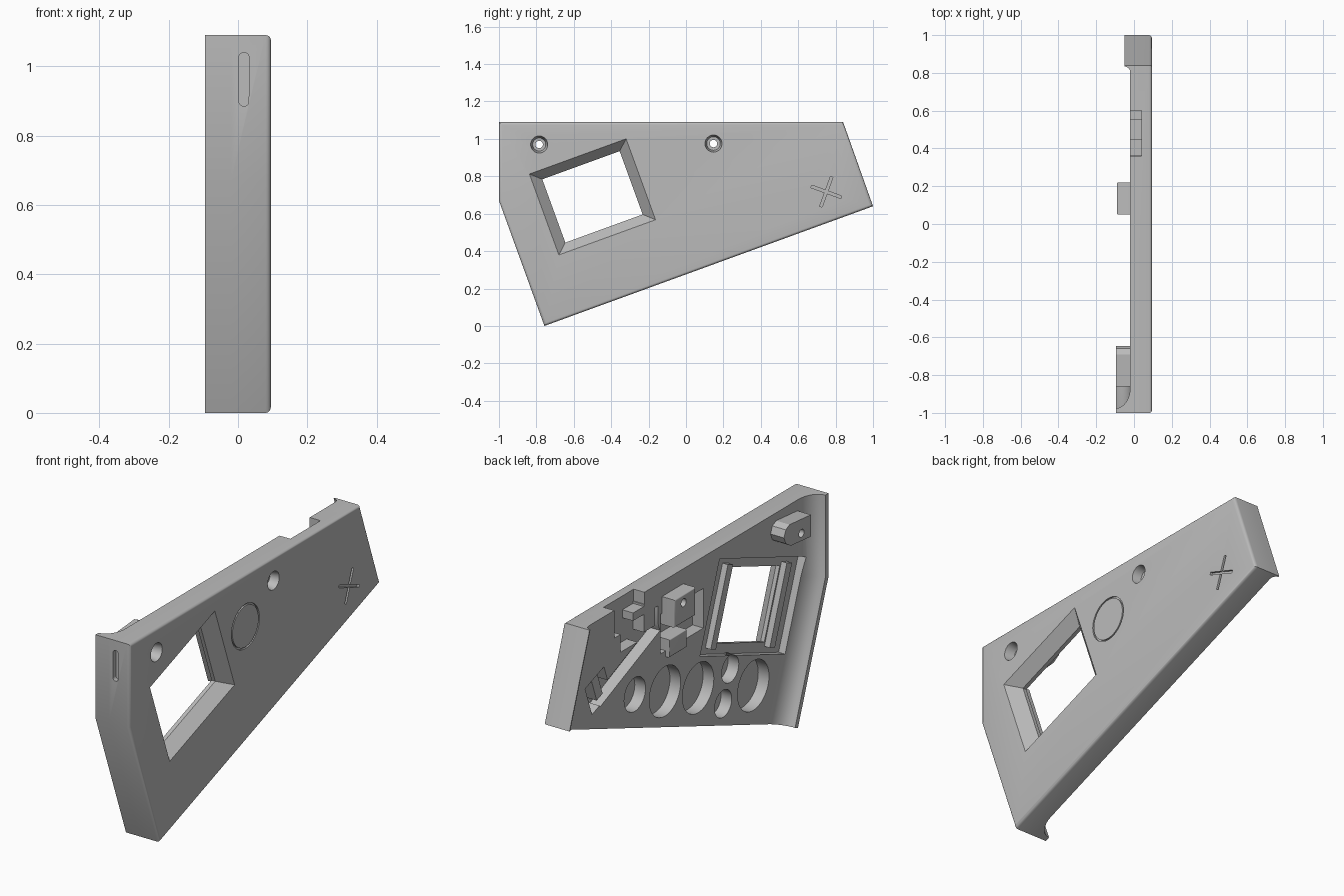
import bpy, bmesh
from math import sin, cos, pi, radians

if "Cube" in bpy.data.objects:
    bpy.data.objects.remove(bpy.data.objects["Cube"])

TILT = radians(20)
OUT, INNER, LIP, FLOOR = 0.095, -0.02, -0.095, 0.04   # x levels

grey = bpy.data.materials.new("plain_grey")
grey.use_nodes = True
grey.diffuse_color = (0.5, 0.5, 0.5, 1)
grey.node_tree.nodes["Principled BSDF"].inputs["Base Color"].default_value = (0.5, 0.5, 0.5, 1)


def make(name, bm):
    bmesh.ops.recalc_face_normals(bm, faces=bm.faces)
    mesh = bpy.data.meshes.new(name)
    bm.to_mesh(mesh)
    bm.free()
    mesh.materials.append(grey)
    obj = bpy.data.objects.new(name, mesh)
    bpy.context.collection.objects.link(obj)
    return obj


def prism(name, pts, x0, x1, end_pts=None, bevel=0):
    """Extrude a (y, z) outline along x, optionally to another outline."""
    bm = bmesh.new()
    a = [bm.verts.new((x0, y, z)) for y, z in pts]
    b = [bm.verts.new((x1, y, z)) for y, z in (end_pts or pts)]
    bm.faces.new(a)
    cap = bm.faces.new(b)
    for i in range(len(a)):
        j = (i + 1) % len(a)
        bm.faces.new((a[i], a[j], b[j], b[i]))
    if bevel:
        bmesh.ops.recalc_face_normals(bm, faces=bm.faces)
        bmesh.ops.bevel(bm, geom=list(cap.edges), offset=bevel, segments=4,
                        profile=0.5, affect='EDGES')
    return make(name, bm)


def rect(cy, cz, hu, hw, ang=0.0):
    c, s = cos(ang), sin(ang)
    return [(cy + u * c - w * s, cz + u * s + w * c)
            for u, w in ((-hu, -hw), (hu, -hw), (hu, hw), (-hu, hw))]


def circle(cy, cz, r, n=48):
    return [(cy + r * cos(2 * pi * i / n), cz + r * sin(2 * pi * i / n)) for i in range(n)]


def cut(target, cutter, mode='DIFFERENCE'):
    mod = target.modifiers.new("cut", 'BOOLEAN')
    mod.operation, mod.solver, mod.object = mode, 'EXACT', cutter
    bpy.context.view_layer.update()
    new = bpy.data.meshes.new_from_object(
        target.evaluated_get(bpy.context.evaluated_depsgraph_get()))
    target.modifiers.clear()
    target.data = new


def drop(cutter):
    bpy.data.objects.remove(cutter)


def carve(targets, *args, **kw):
    c = prism("cutter", *args, **kw)
    for t in targets:
        cut(t, c)
    drop(c)


# Main panel
outline = [(-1, 1.09), (-1, 0.67), (-0.757, 0), (1, 0.64), (0.84, 1.09)]
panel = prism("side_panel", outline, INNER, OUT, bevel=0.015)


# Raised lips with a concave fillet, lofted along the front and rear edges
def lip(name, height, flat, radius, place):
    section = [(0, INNER), (0, height)]
    section += [(flat + radius * (1 - cos(t * pi / 16)),
                 height + (INNER - height) * sin(t * pi / 16)) for t in range(9)]
    bm = bmesh.new()
    rows = [[bm.verts.new((x, *p)) for p in place(d)] for d, x in section]
    for i in range(len(rows)):
        a, b = rows[i], rows[(i + 1) % len(rows)]
        for k in range(len(a) - 1):
            bm.faces.new((a[k], a[k + 1], b[k + 1], b[k]))
    for k in (0, -1):
        bm.faces.new([r[k] for r in rows])
    return make(name, bm)


C, S = cos(TILT), sin(TILT)
front_lip = lip("front_lip", LIP, 0.025, 0.11, lambda d: [
    (-1 + d, 1.09), (-1 + d, 0.67 + 0.175 * d), (-0.757 + C * d, S * d)])
rear_lip = lip("rear_lip", -0.05, 0.006, 0.03, lambda d: [
    (0.84 - d / C, 1.09), (1 - C * d, 0.64 - S * d)])

# Tilted window: outer bevel, opening, and the inner frame recess
WY, WZ = -0.5, 0.69
carve([panel], rect(WY, WZ, 0.22, 0.18, TILT), 0.035, OUT + 0.001,
      end_pts=rect(WY, WZ, 0.276, 0.231, TILT))
carve([panel], rect(WY, WZ, 0.22, 0.18, TILT), -0.2, 0.05)
carve([panel, front_lip], rect(WY, WZ, 0.36, 0.23, TILT), -0.2, 0.015)
for side, label in ((-1, "front"), (1, "rear")):
    prism(label + "_window_rail",
          rect(WY + side * 0.25 * C, WZ + side * 0.25 * S, 0.022, 0.2, TILT), -0.015, 0.03)

# Round lightening pockets on the inside
for y, z, r in ((0.436, 0.604, 0.085), (0.196, 0.528, 0.125), (-0.068, 0.444, 0.125),
                (-0.324, 0.442, 0.068), (-0.268, 0.288, 0.068), (-0.508, 0.288, 0.125)):
    carve([panel], circle(y, z, r), -0.1, FLOOR)

# Inner pockets, top notch and diagonal channel
for box in ((0.525, 1.05, 0.075, 0.1), (0.42, 1.08, 0.06, 0.06), (0.4, 0.92, 0.15, 0.06),
            (0.06, 0.83, 0.17, 0.1)):
    carve([panel], rect(*box), -0.1, FLOOR)
carve([panel], rect(0.49, 0.785, 0.26, 0.04, radians(-23)), -0.1, FLOOR)
carve([panel], rect(0.73, 0.735, 0.08, 0.08, -TILT), -0.1, FLOOR + 0.005)

# Screw bosses and small retaining blocks
front_boss = prism("front_screw_boss", [(-0.86, 0.925), (-0.7, 0.94), (-0.66, 0.965),
                   (-0.645, 1.0), (-0.66, 1.035), (-0.69, 1.05), (-0.86, 1.035)], FLOOR, LIP)
middle_boss = prism("middle_screw_boss", rect(0.135, 0.945, 0.085, 0.07), FLOOR + 0.01, -0.09,
                    bevel=0.008)
prism("button_block", rect(0.12, 0.745, 0.07, 0.045), FLOOR + 0.01, -0.04, bevel=0.006)
prism("notch_block", rect(0.32, 0.96, 0.045, 0.07), FLOOR + 0.01, -0.02)
prism("rear_pocket_block", rect(0.73, 0.75, 0.025, 0.06, -TILT), FLOOR + 0.01, -0.015)

# Countersunk screw holes
for y, z, boss in ((-0.785, 0.97, front_boss), (0.147, 0.975, middle_boss)):
    carve([panel, boss], circle(y, z, 0.02, 32), -0.2, 0.2)
    carve([panel], circle(y, z, 0.035, 32), 0.045, OUT + 0.001, end_pts=circle(y, z, 0.046, 32))

# Engraved ring and cross on the outer face
ring = prism("cutter", circle(-0.076, 0.83, 0.112, 64), OUT - 0.008, 0.2)
core = prism("cutter", circle(-0.076, 0.83, 0.104, 64), 0, 0.3)
cut(ring, core)
cut(panel, ring)
drop(ring)
drop(core)
for hu, hw in ((0.085, 0.007), (0.007, 0.085)):
    carve([panel], rect(0.75, 0.717, hu, hw, -TILT), OUT - 0.012, 0.2)

# Rounded slot in the front edge
slot = [(0.017 + 0.015 * cos(a), (1.025 if a < pi else 0.9) + 0.015 * sin(a))
        for a in [pi * i / 8 for i in range(8)] + [pi + pi * i / 8 for i in range(8)]]
bm = bmesh.new()
face = bm.faces.new([bm.verts.new((x, -1.1, z)) for x, z in slot])
grown = bmesh.ops.extrude_face_region(bm, geom=[face])["geom"]
bmesh.ops.translate(bm, vec=(0, 0.125, 0),
                    verts=[g for g in grown if isinstance(g, bmesh.types.BMVert)])
slot_cutter = make("cutter", bm)
cut(panel, slot_cutter)
drop(slot_cutter)

# Smooth shading with sharp corners
bpy.ops.object.select_all(action='DESELECT')
for obj in bpy.context.collection.objects:
    if obj.type == 'MESH' and grey.name in obj.data.materials:
        obj.select_set(True)
        bpy.context.view_layer.objects.active = obj
bpy.ops.object.shade_smooth_by_angle(angle=radians(30))
